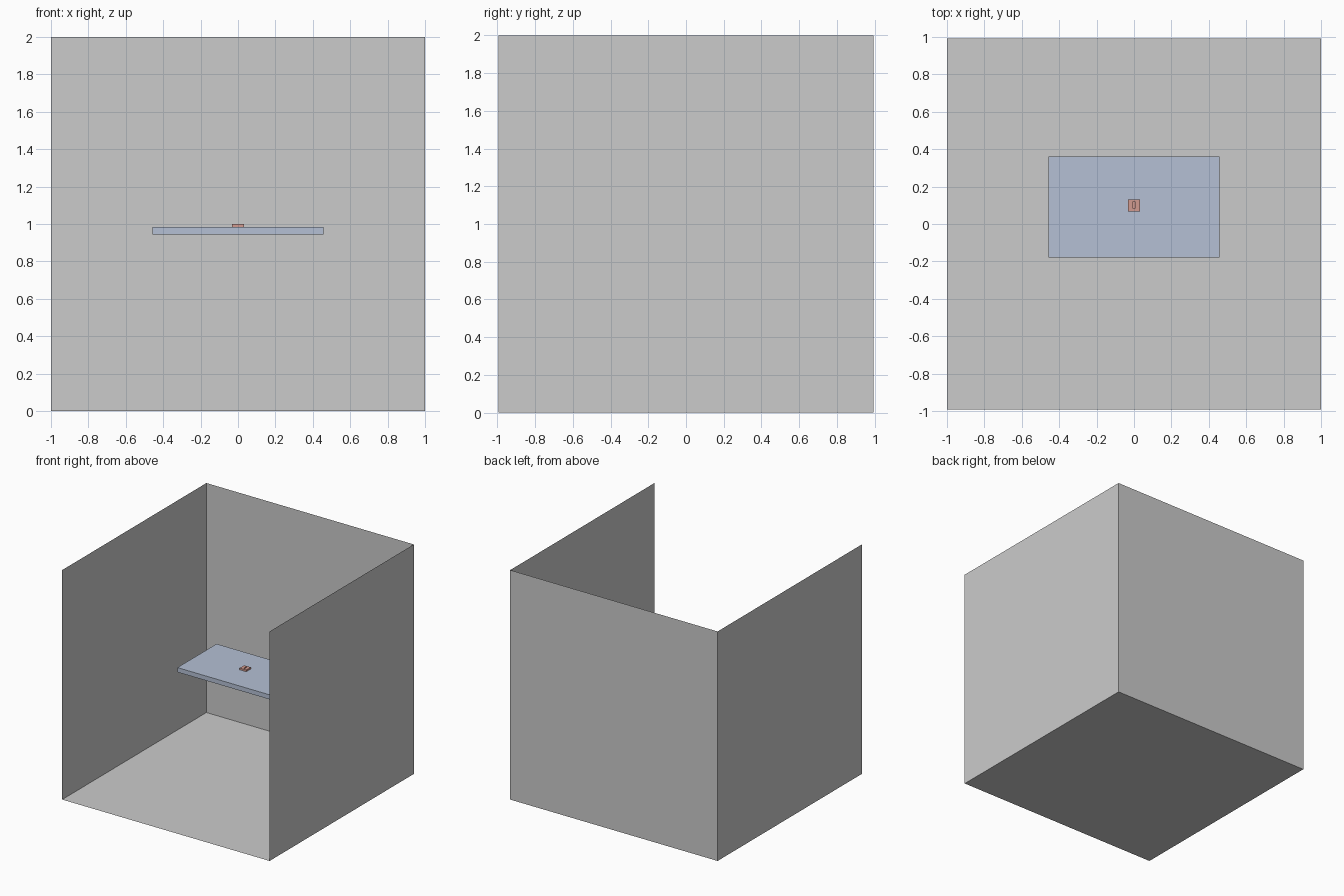
import bpy, bmesh

if "Cube" in bpy.data.objects:
    bpy.data.objects.remove(bpy.data.objects["Cube"])

def mat(name, rgb):
    m = bpy.data.materials.new(name)
    m.diffuse_color = (*rgb, 1)
    m.use_nodes = True
    m.node_tree.nodes["Principled BSDF"].inputs["Base Color"].default_value = m.diffuse_color
    return m

BLUE = mat("slab_blue", (0.46, 0.53, 0.66))
RED = mat("clay_red", (0.65, 0.33, 0.28))

def add_mesh(name, bm, material=None):
    me = bpy.data.meshes.new(name)
    bm.to_mesh(me)
    bm.free()
    ob = bpy.data.objects.new(name, me)
    bpy.context.collection.objects.link(ob)
    if material:
        me.materials.append(material)
    return ob

def box(name, lo, hi, material=None):
    bm = bmesh.new()
    bmesh.ops.create_cube(bm, size=1)
    for v in bm.verts:
        for i in range(3):
            v.co[i] = hi[i] if v.co[i] > 0 else lo[i]
    return add_mesh(name, bm, material)

# Open room: thin floor, back wall and two side walls, with no front or ceiling
X, Y, H = 1.0, 0.993, 2.0
bm = bmesh.new()
bmesh.ops.create_cube(bm, size=1)
for v in bm.verts:
    v.co = (v.co.x * 2 * X, v.co.y * 2 * Y, (v.co.z + 0.5) * H)
bm.normal_update()
bmesh.ops.reverse_faces(bm, faces=bm.faces[:])
bm.normal_update()
opened = [f for f in bm.faces if f.normal.y > 0.9 or f.normal.z < -0.9]
bmesh.ops.delete(bm, geom=opened, context='FACES')
add_mesh("room_shell", bm)

# Floating slab
box("table_slab", (-0.458, -0.18, 0.945), (0.456, 0.36, 0.985), BLUE)

# Small block on the slab: base, two side pads and end bars around a central slot
box("block_base", (-0.032, 0.068, 0.985), (0.032, 0.13, 0.99), RED)
for side, s in (("left", -1), ("right", 1)):
    a, b = sorted((s * 0.005, s * 0.032))
    box(f"block_{side}_pad", (a, 0.068, 0.99), (b, 0.13, 1.0), RED)
for end, y0, y1 in (("front", 0.068, 0.084), ("back", 0.12, 0.13)):
    box(f"block_{end}_bar", (-0.005, y0, 0.99), (0.005, y1, 1.0), RED)
